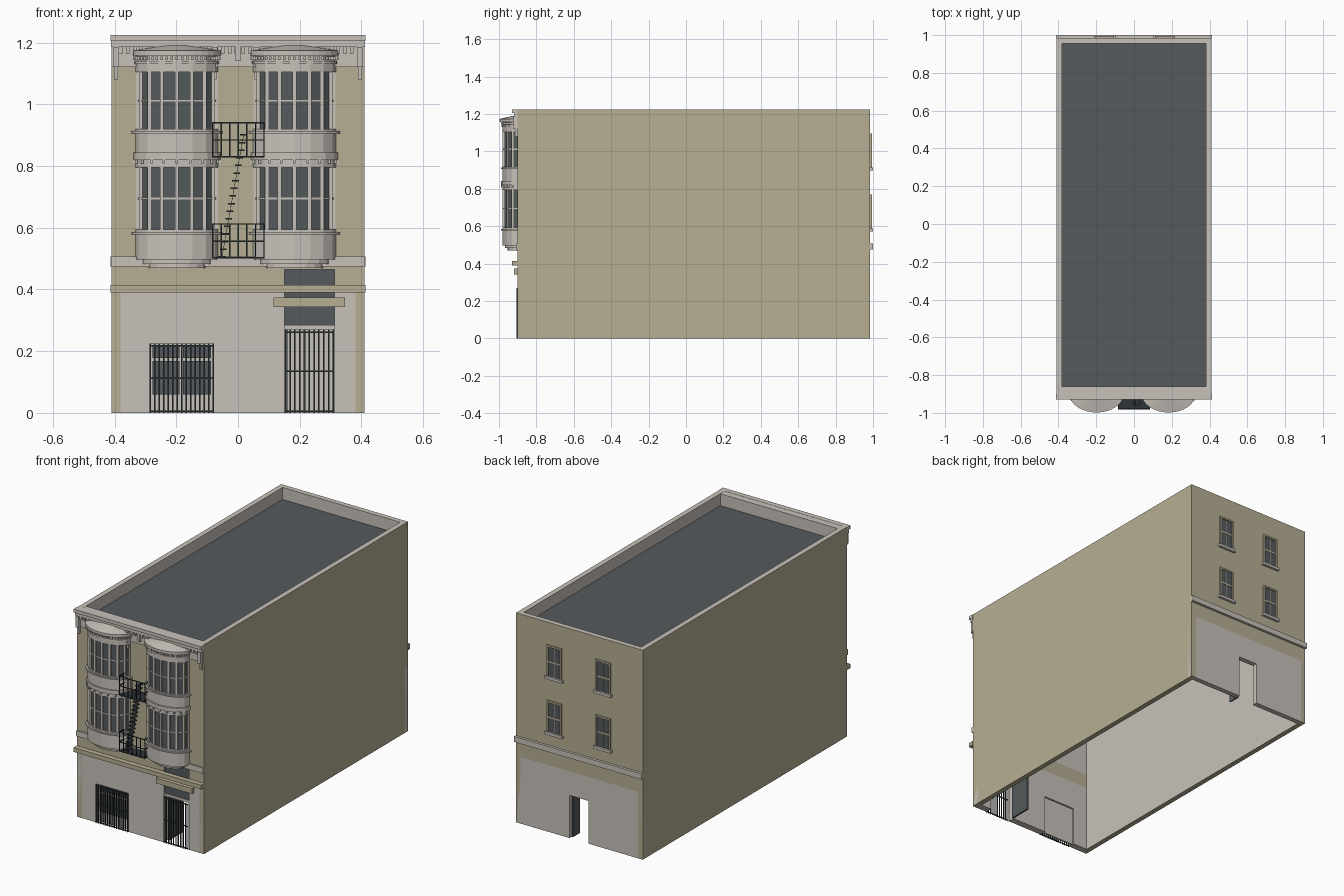
import bpy, bmesh, math
from mathutils import Vector, Matrix

if "Cube" in bpy.data.objects:
    bpy.data.objects.remove(bpy.data.objects["Cube"])


def material(name, rgb):
    m = bpy.data.materials.new(name)
    m.use_nodes = True
    m.diffuse_color = (*rgb, 1)
    m.node_tree.nodes["Principled BSDF"].inputs["Base Color"].default_value = (*rgb, 1)
    return m


TAN = material("tan_render", (0.47, 0.42, 0.29))
STONE = material("pale_stone", (0.58, 0.535, 0.49))
DARK = material("dark_slate", (0.09, 0.102, 0.107))
IRON = material("black_iron", (0.027, 0.034, 0.037))


def finish(name, bm, mats, rule=None):
    bmesh.ops.recalc_face_normals(bm, faces=bm.faces)
    if rule:
        for f in bm.faces:
            f.material_index = rule(f)
    me = bpy.data.meshes.new(name)
    bm.to_mesh(me)
    bm.free()
    for m in mats:
        me.materials.append(m)
    ob = bpy.data.objects.new(name, me)
    bpy.context.scene.collection.objects.link(ob)
    return ob


def add_box(bm, x0, x1, y0, y1, z0, z1):
    size = Matrix.Diagonal((x1 - x0, y1 - y0, z1 - z0, 1))
    mid = Matrix.Translation(((x0 + x1) / 2, (y0 + y1) / 2, (z0 + z1) / 2))
    bmesh.ops.create_cube(bm, size=1, matrix=mid @ size)


def boxes(name, mat, *items, rule=None, second=None):
    bm = bmesh.new()
    for b in items:
        add_box(bm, *b)
    return finish(name, bm, [mat, second] if second else [mat], rule)


def add_beam(bm, p, q, w):
    p, q = Vector(p), Vector(q)
    d = q - p
    m = Matrix.Translation((p + q) / 2) @ d.to_track_quat('Z', 'Y').to_matrix().to_4x4()
    bmesh.ops.create_cube(bm, size=1, matrix=m @ Matrix.Diagonal((w, w, d.length, 1)))


W, FRONT, BACK, TOP = 0.41, -0.90, 0.985, 1.225
IN_F, IN_B = -0.86, 0.955

# Side walls: tan outside, stone on the inside and on the coping
for side, label in ((1, "left"), (-1, "right")):
    x = sorted((side * W, side * 0.38))
    boxes(label + "_side_wall", TAN, (*x, FRONT, BACK, 0, TOP), second=STONE,
          rule=lambda f: int(f.normal.z > 0.5 or f.normal.x * side < -0.5))

# Roof deck
boxes("roof_deck", DARK, (-0.38, 0.38, IN_F, IN_B, 1.145, 1.155))

# Front wall: ground floor around the openings, then tan storeys and frieze
DX0, DX1 = 0.15, 0.312
WX0, WX1 = -0.285, -0.08
boxes("front_ground_wall", STONE,
      (-W, WX0, FRONT, IN_F, 0, 0.39), (WX0, WX1, FRONT, IN_F, 0.225, 0.39),
      (WX1, DX0, FRONT, IN_F, 0, 0.39), (DX1, W, FRONT, IN_F, 0, 0.39))
boxes("front_lower_band", TAN, (-W, DX0, FRONT, IN_F, 0.39, 0.475),
      (DX1, W, FRONT, IN_F, 0.39, 0.475), (DX0, DX1, FRONT, IN_F, 0.465, 0.475))
boxes("front_upper_wall", TAN, (-W, W, FRONT, IN_F, 0.475, TOP - 0.001), second=STONE,
      rule=lambda f: int(abs(f.normal.z) > 0.5 or f.normal.y > 0.5))
boxes("front_string_course", STONE, (-W, W, -0.91, FRONT, 0.475, 0.507))
boxes("front_ledge", TAN, (-0.413, 0.413, -0.93, FRONT, 0.39, 0.415))
boxes("door_canopy", TAN, (0.115, 0.347, -0.92, FRONT, 0.343, 0.374))
boxes("frieze", STONE, (-W, W, -0.906, FRONT, 1.12, 1.19))
boxes("main_cornice", STONE, (-0.413, 0.413, -0.93, FRONT, 1.205, TOP),
      (-0.411, 0.411, -0.92, FRONT, 1.185, 1.205))

# Cornice brackets and dentils
brackets = []
for x in (-0.395, -0.075, 0.06, 0.395):
    brackets += [(x - 0.009, x + 0.009, -0.925, FRONT, 1.12, 1.185),
                 (x - 0.006, x + 0.006, -0.915, FRONT, 1.08, 1.12)]
brackets.append((-0.008, 0.008, -0.92, FRONT, 1.14, 1.185))
boxes("cornice_brackets", STONE, *brackets)
boxes("cornice_dentils", STONE, *[(-0.385 + i * 0.022, -0.373 + i * 0.022, -0.915, FRONT, 1.165, 1.186)
                                  for i in range(36)])

# Street door: transom and leaf standing open inside
boxes("door_transom", DARK, (DX0, DX1, -0.89, -0.88, 0.28, 0.465))
boxes("transom_bar", STONE, (DX0, DX1, -0.895, -0.875, 0.27, 0.285))
boxes("open_street_door", DARK, (DX0, DX0 + 0.01, IN_F, -0.73, 0, 0.27))

# Ground window
boxes("ground_window_frame", STONE, (WX0, WX1, -0.88, -0.87, 0, 0.225))
boxes("ground_window_panes", DARK, (-0.277, -0.19, -0.885, -0.88, 0.06, 0.168),
      (-0.178, -0.088, -0.885, -0.88, 0.06, 0.168),
      (-0.277, -0.19, -0.885, -0.88, 0.178, 0.22), (-0.178, -0.088, -0.885, -0.88, 0.178, 0.22))


# Iron grilles
def grille(name, x0, x1, y, z1, bars):
    t = 0.0025
    parts = [(x0, x1, y - t, y + t, z - t, z + t) for z in (0.006, z1 / 2, z1 - 0.008)]
    for i in range(bars):
        x = x0 + (x1 - x0) * i / (bars - 1)
        parts.append((x - t, x + t, y - t, y + t, 0, z1))
    boxes(name, IRON, *parts)


grille("window_grille", WX0, WX1, -0.904, 0.225, 15)
grille("door_gate", DX0 + 0.003, DX1 - 0.003, -0.903, 0.27, 11)

# Back wall with a doorway
BX0, BX1, BZ = -0.058, 0.063, 0.25
boxes("back_ground_wall", STONE, (-W, BX0, IN_B, BACK, 0, 0.39),
      (BX1, W, IN_B, BACK, 0, 0.39), (BX0, BX1, IN_B, BACK, BZ, 0.39))
boxes("back_upper_wall", TAN, (-W, W, IN_B, BACK, 0.39, TOP), second=STONE,
      rule=lambda f: int(f.normal.z > 0.5 or f.normal.y < -0.5))
boxes("back_string_course", STONE, (-0.413, 0.413, BACK, 1.0, 0.475, 0.507))
boxes("open_back_door", DARK, (BX1 - 0.008, BX1, 0.9, IN_B + 0.01, 0, BZ))

# Back sash windows
for i, (x, z) in enumerate([(x, z) for x in (-0.155, 0.16) for z in (0.585, 0.91)]):
    n = "back_window_%d_" % (i + 1)
    boxes(n + "glass", DARK, (x - 0.042, x + 0.042, BACK, 0.988, z, z + 0.18))
    boxes(n + "frame", TAN, (x - 0.048, x - 0.038, BACK, 0.994, z, z + 0.185),
          (x + 0.038, x + 0.048, BACK, 0.994, z, z + 0.185),
          (x - 0.048, x + 0.048, BACK, 0.994, z + 0.175, z + 0.185),
          (x - 0.04, x + 0.04, BACK, 0.991, z + 0.085, z + 0.095),
          (x - 0.002, x + 0.002, BACK, 0.99, z, z + 0.175))
    boxes(n + "sill", STONE, (x - 0.058, x + 0.058, BACK, 1.0, z - 0.012, z + 0.004))


# Curved bays
def arc(cx, hw, depth, n, z):
    return [Vector((cx + hw * math.cos(math.pi * i / n),
                    FRONT - depth * math.sin(math.pi * i / n), z)) for i in range(n + 1)]


def add_layer(bm, cx, z0, z1, hw, depth, taper=1.0, n=8):
    low = [bm.verts.new(p) for p in arc(cx, hw, depth, n, z0)]
    high = [bm.verts.new(p) for p in arc(cx, hw * taper, depth * taper, n, z1)]
    bm.faces.new(low)
    bm.faces.new(high)
    for i in range(n + 1):
        j = (i + 1) % (n + 1)
        bm.faces.new((low[i], low[j], high[j], high[i]))


def bay(label, cx):
    bm = bmesh.new()
    add_layer(bm, cx, 0.47, 0.483, 0.092, 0.055)
    add_layer(bm, cx, 0.483, 0.497, 0.113, 0.068)
    add_layer(bm, cx, 0.497, 0.594, 0.134, 0.082)
    add_layer(bm, cx, 0.795, 0.919, 0.134, 0.082)
    add_layer(bm, cx, 0.82, 0.843, 0.141, 0.09)
    add_layer(bm, cx, 1.104, 1.16, 0.134, 0.082)
    add_layer(bm, cx, 1.13, 1.14, 0.138, 0.086, n=16)
    add_layer(bm, cx, 1.158, 1.174, 0.143, 0.098, n=16)
    add_layer(bm, cx, 1.174, 1.19, 0.14, 0.095, taper=0.3, n=16)
    for z in (0.578, 0.906):
        add_layer(bm, cx, z, z + 0.007, 0.147, 0.09)
    finish(label + "_bay_masonry", bm, [STONE])

    bm = bmesh.new()
    for z0, z1 in ((0.59, 0.8), (0.915, 1.108)):
        add_layer(bm, cx, z0, z1, 0.124, 0.073)
    finish(label + "_bay_glass", bm, [DARK])

    bm = bmesh.new()
    for z0, z1 in ((0.594, 0.795), (0.919, 1.104)):
        mid = (z0 + z1) / 2
        add_layer(bm, cx, mid - 0.003, mid + 0.003, 0.128, 0.077)
        posts = arc(cx, 0.127, 0.076, 8, 0)
        for p in posts:
            add_box(bm, p.x - 0.006, p.x + 0.006, p.y - 0.004, p.y + 0.006, z0, z1)
    finish(label + "_bay_mullions", bm, [STONE])

    bm = bmesh.new()
    for z, n in ((1.143, 26), (0.808, 10)):
        for p in arc(cx, 0.139, 0.088, n, z):
            add_box(bm, p.x - 0.004, p.x + 0.004, p.y - 0.002, p.y + 0.008, z, z + 0.012)
    finish(label + "_bay_dentils", bm, [STONE])


bay("right", -0.198)
bay("left", 0.183)


# Fire escape balconies
def balcony(name, z):
    x0, x1, y0, t, h = -0.082, 0.084, -0.98, 0.002, 0.112
    parts = [(x0, x1, y0, FRONT, z, z + 0.005)]
    for r in (z + h / 2, z + h):
        parts += [(x0, x1, y0 - t, y0 + t, r - t, r + t),
                  (x0 - t, x0 + t, y0, FRONT, r - t, r + t),
                  (x1 - t, x1 + t, y0, FRONT, r - t, r + t)]
    for i in range(7):
        x = x0 + (x1 - x0) * i / 6
        parts.append((x - t, x + t, y0 - t, y0 + t, z, z + h))
    for y in (y0 / 2 + FRONT / 2, FRONT - t):
        for x in (x0, x1):
            parts.append((x - t, x + t, y - t, y + t, z, z + h))
    boxes(name, IRON, *parts)


balcony("lower_balcony", 0.5)
balcony("upper_balcony", 0.828)

# Escape stair between the balconies
bm = bmesh.new()
foot, head = Vector((-0.052, 0, 0.505)), Vector((0.018, 0, 0.9))
for i in range(17):
    p = foot.lerp(head, i / 16)
    add_box(bm, p.x - 0.011, p.x + 0.011, -0.96, -0.92, p.z - 0.002, p.z + 0.003)
for y in (-0.96, -0.92):
    add_beam(bm, (foot.x, y, foot.z), (head.x, y, head.z), 0.0015)
finish("escape_stair", bm, [IRON])
